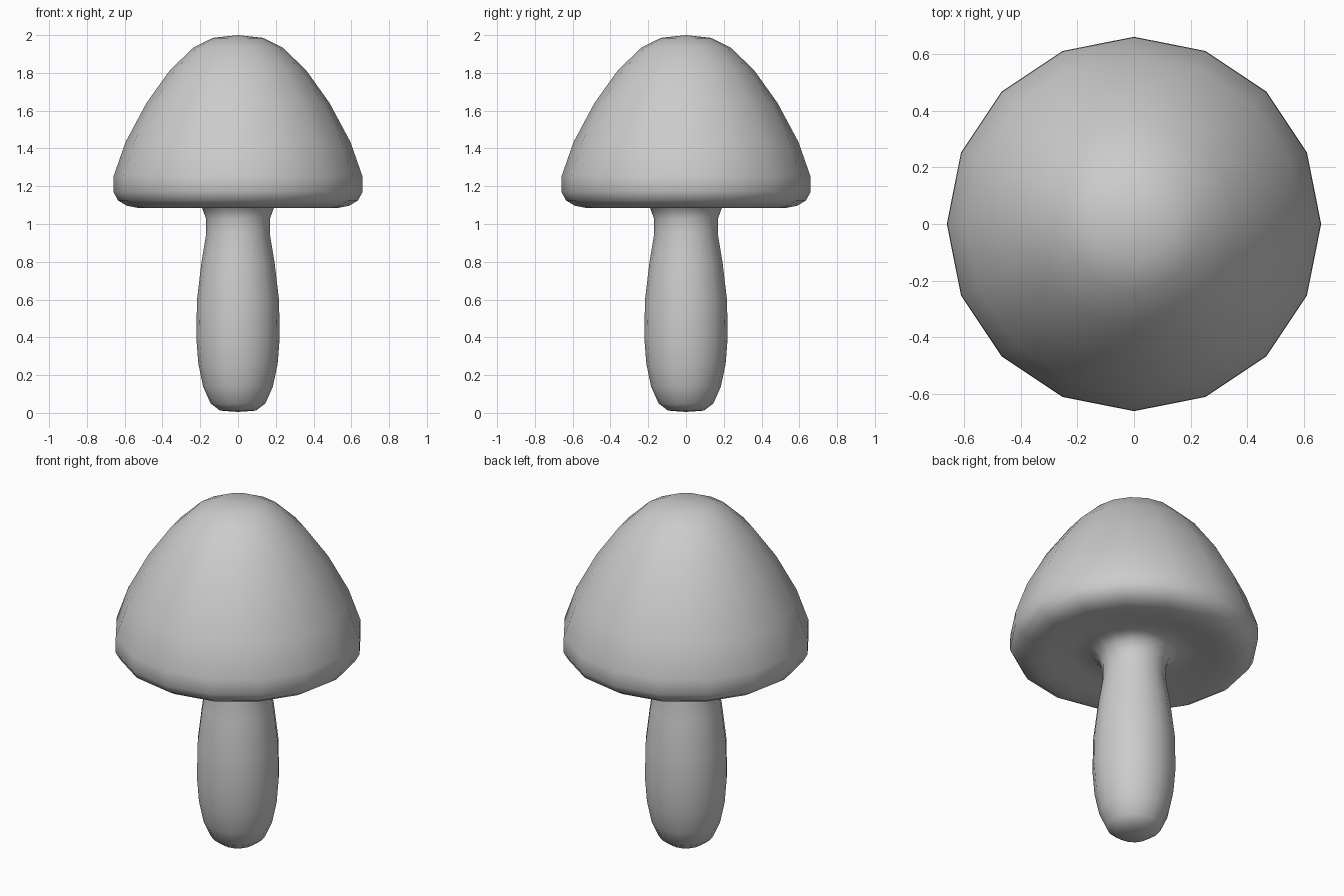
import bpy, bmesh, math

if "Cube" in bpy.data.objects:
    bpy.data.objects.remove(bpy.data.objects["Cube"])

SIDES = 16

grey = bpy.data.materials.new("plain grey")
grey.diffuse_color = (0.6, 0.6, 0.6, 1)
grey.use_nodes = True
grey.node_tree.nodes["Principled BSDF"].inputs["Base Color"].default_value = grey.diffuse_color


def lathe(name, profile):
    """Spin (radius, z) points, bottom pole to top pole, into a smooth solid."""
    bm = bmesh.new()
    rings = []
    for r, z in profile:
        if r == 0:
            rings.append([bm.verts.new((0, 0, z))] * SIDES)
        else:
            rings.append([bm.verts.new((r * math.cos(math.tau * i / SIDES),
                                        r * math.sin(math.tau * i / SIDES), z))
                          for i in range(SIDES)])
    for a, b in zip(rings, rings[1:]):
        for i in range(SIDES):
            j = (i + 1) % SIDES
            corners = list(dict.fromkeys([a[i], a[j], b[j], b[i]]))
            bm.faces.new(corners).smooth = True
    bmesh.ops.recalc_face_normals(bm, faces=bm.faces)
    mesh = bpy.data.meshes.new(name)
    bm.to_mesh(mesh)
    bm.free()
    mesh.materials.append(grey)
    obj = bpy.data.objects.new(name, mesh)
    bpy.context.collection.objects.link(obj)
    return obj


# Stem flowing into the hollow underside and domed cap, one continuous skin
lathe("mushroom", [
    (0, 0.005), (0.095, 0.012), (0.145, 0.05), (0.185, 0.14), (0.21, 0.26),
    (0.221, 0.40), (0.217, 0.60), (0.193, 0.80), (0.168, 0.95), (0.17, 1.03),
    (0.19, 1.085), (0.235, 1.115), (0.33, 1.115), (0.44, 1.095),
    (0.53, 1.085), (0.59, 1.097), (0.635, 1.125), (0.66, 1.17),
    (0.658, 1.255), (0.595, 1.435), (0.485, 1.64), (0.36, 1.815),
    (0.235, 1.935), (0.135, 1.985), (0, 2.0)])
